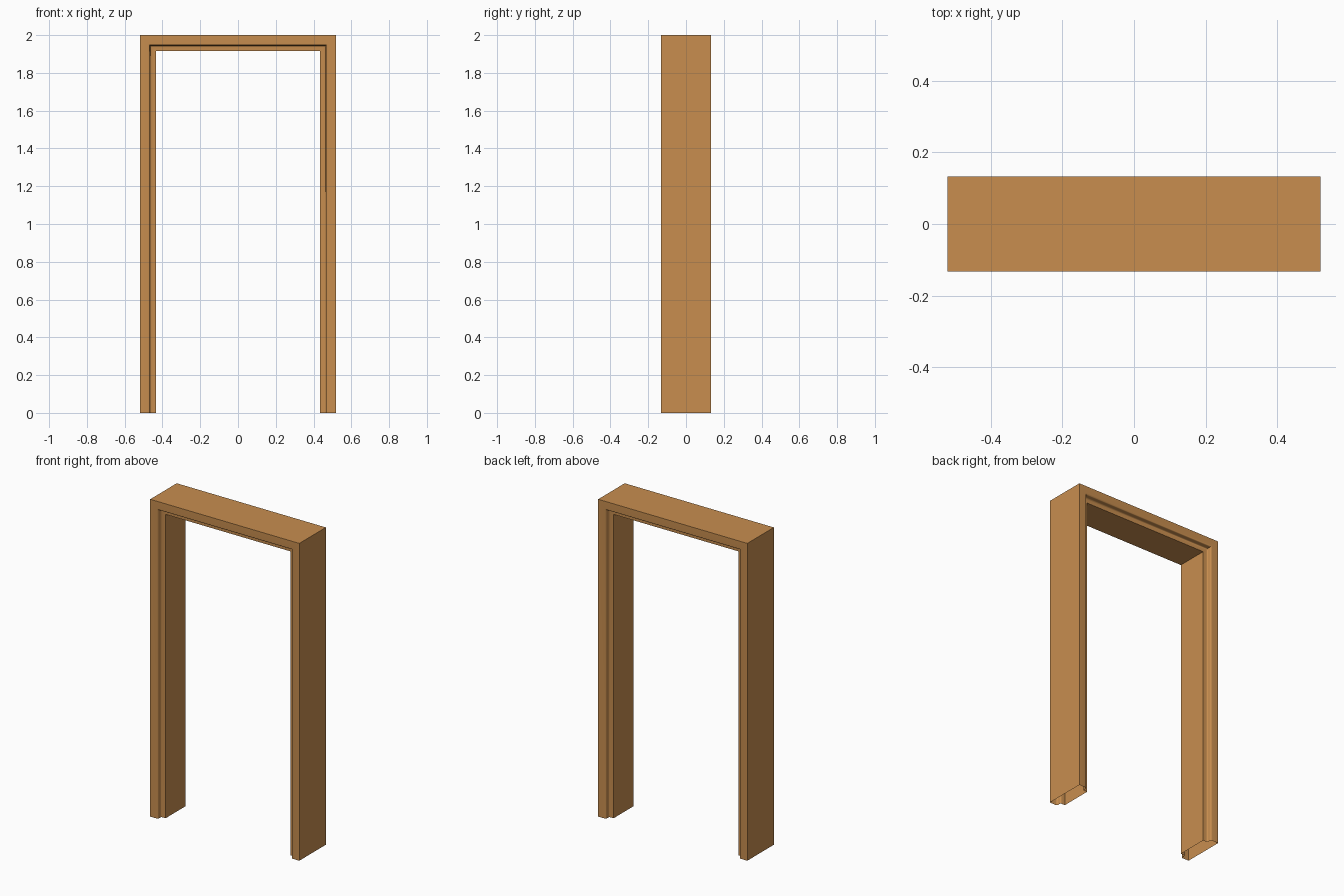
import bpy, bmesh, math

cube = bpy.data.objects.get("Cube")
if cube:
    bpy.data.objects.remove(cube, do_unlink=True)

HALF_W, HEIGHT, HALF_D = 0.52, 2.0, 0.132
INNER, RECESS = 0.435, 0.1      # opening half width, depth of the recessed lip
STEP_X, R = 0.466, 0.008        # moulding step position and rounding radius
SEGS = 4

wood = bpy.data.materials.new("warm wood")
wood.use_nodes = True
colour = (0.578, 0.27, 0.078, 1)
wood.diffuse_color = colour
wood.node_tree.nodes["Principled BSDF"].inputs["Base Color"].default_value = colour


def arc(cx, cy, start, end):
    """Quarter arc points around a centre, angles in degrees."""
    angles = [math.radians(start + (end - start) * i / SEGS) for i in range(SEGS + 1)]
    return [(cx + R * math.cos(a), cy + R * math.sin(a)) for a in angles]


# Half of the moulding section: outer edge, rounded step, recessed lip, jamb
half = [(HALF_W, HALF_D)]
half += arc(STEP_X + R, HALF_D - R, 90, 180)
half += arc(STEP_X - R, RECESS + R, 0, -90)
half += [(INNER, RECESS)]
section = half + [(a, -y) for a, y in reversed(half)]

# Sweep the section up one post, across the head and down the other, with mitres
bm = bmesh.new()
rings = []
for side, at_top in ((-1, False), (-1, True), (1, True), (1, False)):
    rings.append([bm.verts.new((side * a, y, HEIGHT - HALF_W + a if at_top else 0))
                  for a, y in section])
n = len(section)
for r0, r1 in zip(rings, rings[1:]):
    for i in range(n):
        j = (i + 1) % n
        bm.faces.new((r0[i], r0[j], r1[j], r1[i]))

# The feet stay open; make the normals face outward
bmesh.ops.recalc_face_normals(bm, faces=bm.faces[:])
bm.normal_update()
top = max(bm.faces, key=lambda f: f.calc_center_median().z)
if top.normal.z < 0:
    bmesh.ops.reverse_faces(bm, faces=bm.faces[:])

mesh = bpy.data.meshes.new("door_frame")
bm.to_mesh(mesh)
bm.free()
mesh.materials.append(wood)
frame = bpy.data.objects.new("door_frame", mesh)
bpy.context.collection.objects.link(frame)

bpy.ops.object.select_all(action='DESELECT')
frame.select_set(True)
bpy.context.view_layer.objects.active = frame
bpy.ops.object.shade_smooth_by_angle(angle=math.radians(30))
